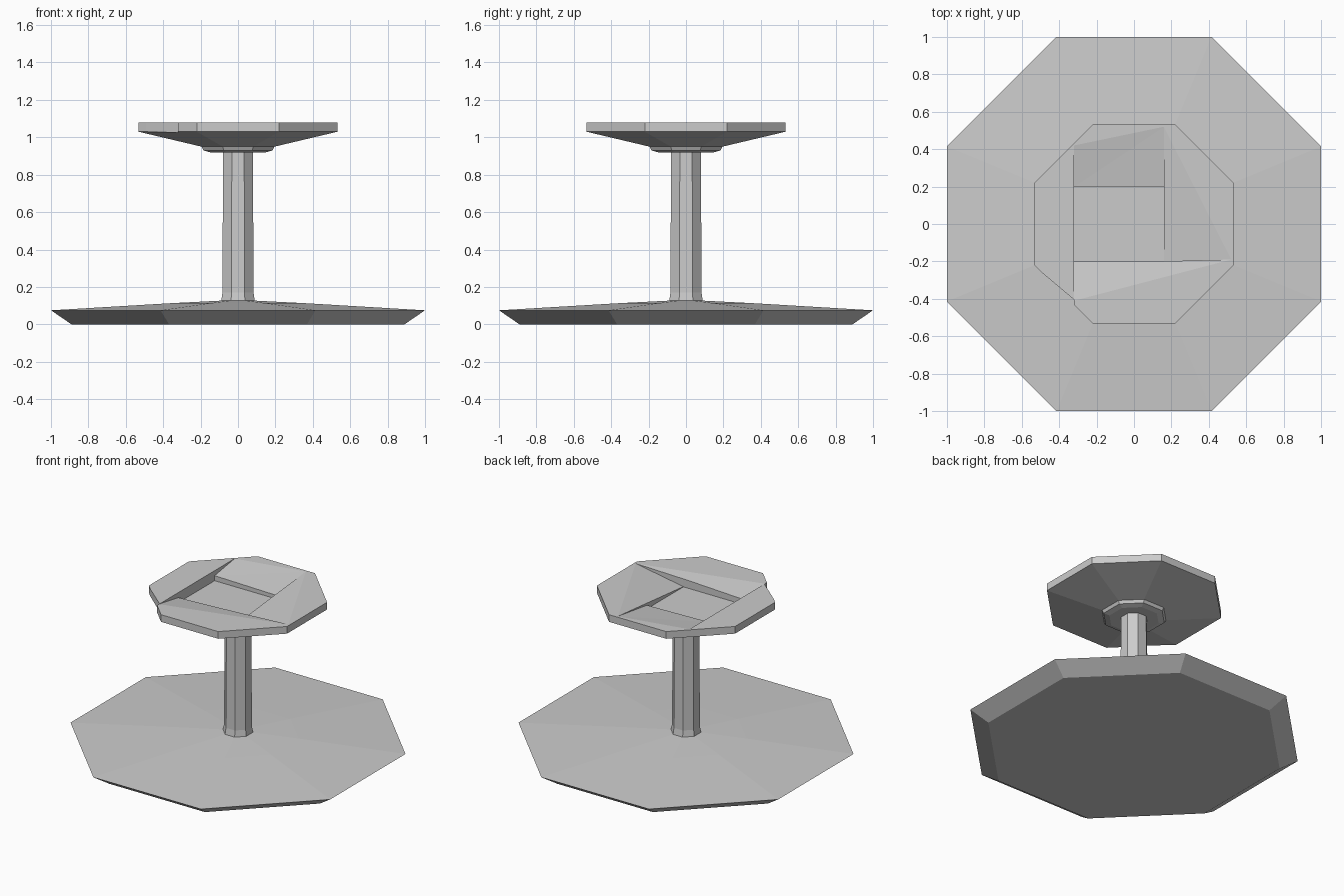
import bpy, bmesh
from math import cos, sin, pi

if "Cube" in bpy.data.objects:
    bpy.data.objects.remove(bpy.data.objects["Cube"])


def new_object(name, bm):
    bmesh.ops.recalc_face_normals(bm, faces=bm.faces)
    mesh = bpy.data.meshes.new(name)
    bm.to_mesh(mesh)
    bm.free()
    obj = bpy.data.objects.new(name, mesh)
    bpy.context.collection.objects.link(obj)
    return obj


def octagon_stack(name, profile):
    """Stack of eight-sided rings given as (half width across flats, z)."""
    bm = bmesh.new()
    rings = []
    for half, z in profile:
        r = half / cos(pi / 8)
        angles = [pi / 8 + k * pi / 4 for k in range(8)]
        rings.append([bm.verts.new((r * cos(a), r * sin(a), z)) for a in angles])
    for low, high in zip(rings, rings[1:]):
        for i in range(8):
            j = (i + 1) % 8
            bm.faces.new((low[i], low[j], high[j], high[i]))
    bm.faces.new(rings[0][::-1])
    bm.faces.new(rings[-1])
    return new_object(name, bm)


def cut_down(target, name, floor, top=1.3):
    """Remove everything above a sloping floor polygon."""
    bm = bmesh.new()
    for x, y, z in floor:
        bm.verts.new((x, y, z))
        bm.verts.new((x, y, top))
    bmesh.ops.convex_hull(bm, input=bm.verts)
    cutter = new_object(name, bm)
    cutter.hide_render = True
    cutter.hide_set(True)
    mod = target.modifiers.new(name, 'BOOLEAN')
    mod.operation = 'DIFFERENCE'
    mod.solver = 'EXACT'
    mod.object = cutter


# Wide shallow foot
octagon_stack("base", [(0.89, 0), (1.0, 0.075), (0.36, 0.113), (0.085, 0.127)])

# Column, slightly flared at the bottom
octagon_stack("stem", [(0.092, 0.11), (0.083, 0.17), (0.08, 0.935)])

# Head plate with a stepped underside
head = octagon_stack("head", [(0.15, 0.92), (0.185, 0.93), (0.195, 0.95),
                              (0.532, 1.03), (0.532, 1.08)])

# Pinwheel recess in the top: square pit and three sloping facets
cut_down(head, "pit_cutter",
         [(-0.32, -0.2, 1.01), (0.16, -0.2, 1.01), (0.16, 0.2, 1.01), (-0.32, 0.2, 1.01)])
cut_down(head, "back_slope_cutter",
         [(-0.32, 0.199, 1.045), (0.16, 0.199, 1.035), (0.16, 0.52, 1.08), (-0.32, 0.42, 1.08)])
cut_down(head, "right_slope_cutter",
         [(0.159, -0.199, 1.012), (0.159, 0.52, 1.08), (0.52, -0.19, 1.08)])
cut_down(head, "front_slope_cutter",
         [(-0.32, -0.199, 1.045), (0.52, -0.19, 1.08), (-0.32, -0.41, 1.08)])

# Thin notch in the left front rim
cut_down(head, "rim_notch_cutter",
         [(-0.54, -0.22, 0.9), (-0.32, -0.405, 0.9), (-0.32, -0.47, 0.9)])
